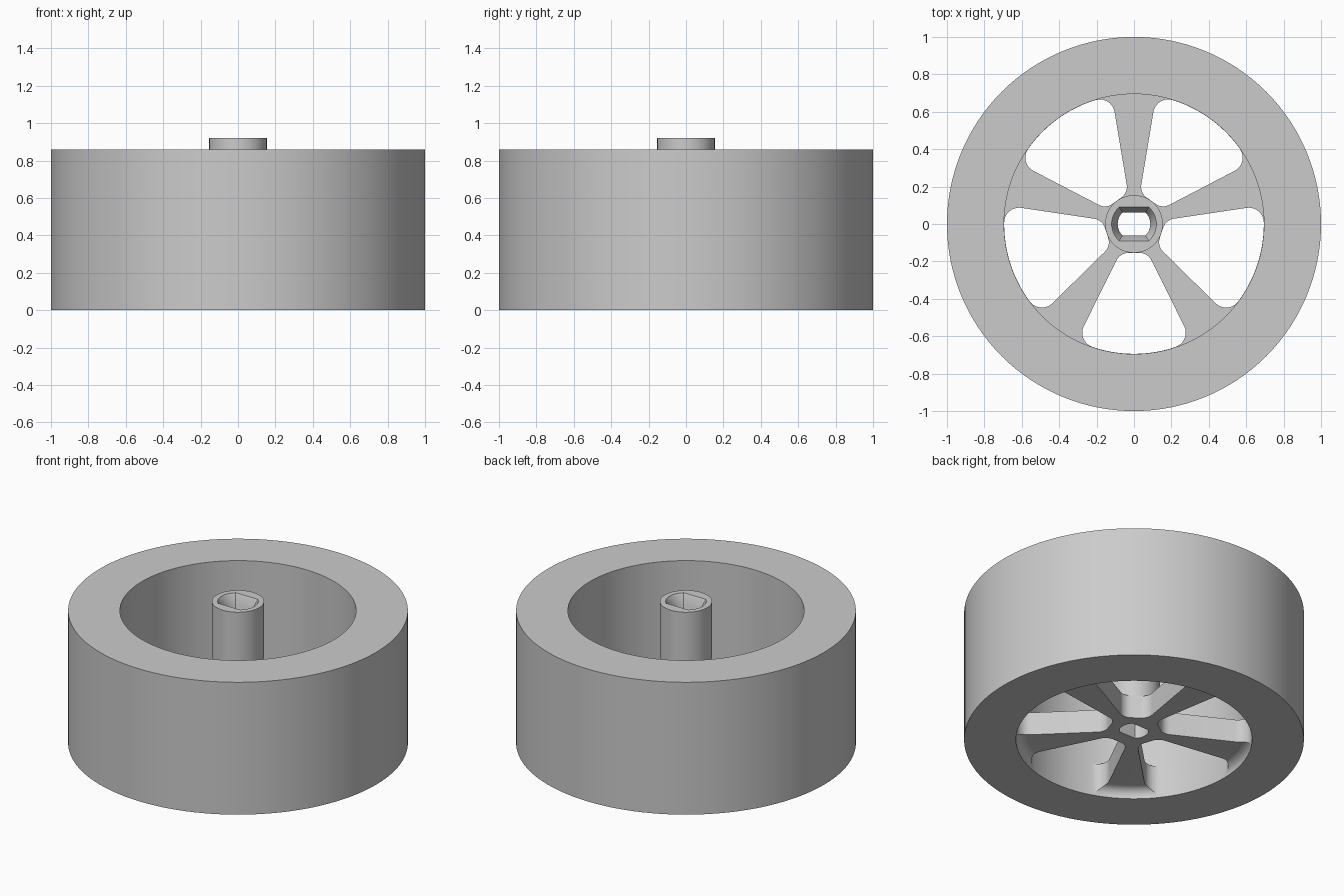
import bpy, bmesh, math
from mathutils import Vector

cube = bpy.data.objects.get("Cube")
if cube:
    bpy.data.objects.remove(cube)

SEGMENTS = 128
RIM_INNER, RIM_TOP = 0.695, 0.86
PLATE_LOW, PLATE_TOP = 0.06, 0.21
HUB_RADIUS, HUB_TOP = 0.154, 0.92

grey = bpy.data.materials.new("plain_grey")
grey.use_nodes = True
colour = (0.6, 0.6, 0.6, 1)
grey.diffuse_color = colour
grey.node_tree.nodes["Principled BSDF"].inputs["Base Color"].default_value = colour


def loft(name, rings):
    """Closed solid through rings of points, capped at both ends."""
    bm = bmesh.new()
    loops = [[bm.verts.new(p) for p in ring] for ring in rings]
    for low, high in zip(loops, loops[1:]):
        n = len(low)
        for i in range(n):
            j = (i + 1) % n
            bm.faces.new((low[i], low[j], high[j], high[i]))
    bm.faces.new(loops[0])
    bm.faces.new(loops[-1])
    bmesh.ops.recalc_face_normals(bm, faces=bm.faces)
    mesh = bpy.data.meshes.new(name)
    bm.to_mesh(mesh)
    bm.free()
    mesh.materials.append(grey)
    obj = bpy.data.objects.new(name, mesh)
    bpy.context.collection.objects.link(obj)
    return obj


def circle(radius, z):
    steps = [math.tau * i / SEGMENTS for i in range(SEGMENTS)]
    return [(radius * math.cos(a), radius * math.sin(a), z) for a in steps]


def arc(centre, radius, start, end, steps=10):
    angles = [start + (end - start) * i / steps for i in range(steps + 1)]
    return [centre + radius * Vector((math.cos(a), math.sin(a))) for a in angles]


def at_height(outline, z):
    return [(p.x, p.y, z) for p in outline]


def cut(target, cutter):
    cutter.hide_render = True
    bpy.context.view_layer.objects.active = target
    mod = target.modifiers.new("cut", "BOOLEAN")
    mod.operation, mod.solver, mod.object = "DIFFERENCE", "EXACT", cutter
    bpy.ops.object.modifier_apply(modifier=mod.name)
    bpy.data.objects.remove(cutter)


# Wheel body: filleted underside, thick rim, spoke plate and tall hub
f = PLATE_LOW
fillet = [p.to_tuple() for p in arc(Vector((RIM_INNER - f, 0)), f, math.pi / 2, 0, 8)]
profile = fillet + [(1, 0), (1, RIM_TOP), (RIM_INNER, RIM_TOP), (RIM_INNER, PLATE_TOP),
                    (HUB_RADIUS, PLATE_TOP), (HUB_RADIUS, HUB_TOP)]
wheel = loft("wheel", [circle(r, z) for r, z in profile])


# Opening between two spokes, centred on +x, with rounded corners
def opening_outline():
    slope = math.radians(26.5)
    along = Vector((math.cos(slope), math.sin(slope)))
    inward = Vector((math.sin(slope), -math.cos(slope)))
    inner = Vector((HUB_RADIUS + 0.0005, 0.073))
    outer_r, small, big = RIM_INNER - 0.001, 0.07, 0.08
    # Inner corner, tangent to the hub side and the spoke side
    t = small * math.tan((math.pi / 2 - slope) / 2)
    c_in = Vector((inner.x + small, inner.y - t))
    half = arc(c_in, small, math.pi, math.pi / 2 + slope)
    # Outer corner, tangent to the spoke side and the rim
    base = inner + inward * big
    b = base.dot(along)
    s = -b + math.sqrt(b * b - base.length_squared + (outer_r - big) ** 2)
    c_out = base + along * s
    rim_angle = math.atan2(c_out.y, c_out.x)
    half += arc(c_out, big, math.pi / 2 + slope, rim_angle)
    half += arc(Vector((0, 0)), outer_r, rim_angle, 0, 16)[1:]
    mirrored = [Vector((p.x, -p.y)) for p in reversed(half[:-1])]
    return half + mirrored


def turned(outline, angle):
    ca, sa = math.cos(angle), math.sin(angle)
    return [Vector((p.x * ca - p.y * sa, p.x * sa + p.y * ca)) for p in outline]


outline = opening_outline()
for i in range(5):
    shape = turned(outline, math.radians(54 + 72 * i))
    cut(wheel, loft("opening_cutter", [at_height(shape, -0.1), at_height(shape, 0.3)]))


# Axle bore: round with two flats, widening at the top
def bore(radius, flat):
    a = math.asin(flat / radius)
    o = Vector((0, 0))
    return arc(o, radius, -a, a) + arc(o, radius, math.pi - a, math.pi + a)


narrow, wide = bore(0.087, 0.062), bore(0.12, 0.09)
cut(wheel, loft("bore_cutter", [at_height(narrow, -0.1), at_height(narrow, HUB_TOP - 0.06),
                                at_height(wide, HUB_TOP), at_height(wide, HUB_TOP + 0.1)]))

# Smooth round walls, crisp edges
bpy.ops.object.select_all(action="DESELECT")
wheel.select_set(True)
bpy.context.view_layer.objects.active = wheel
bpy.ops.object.shade_smooth_by_angle(angle=math.radians(30))
